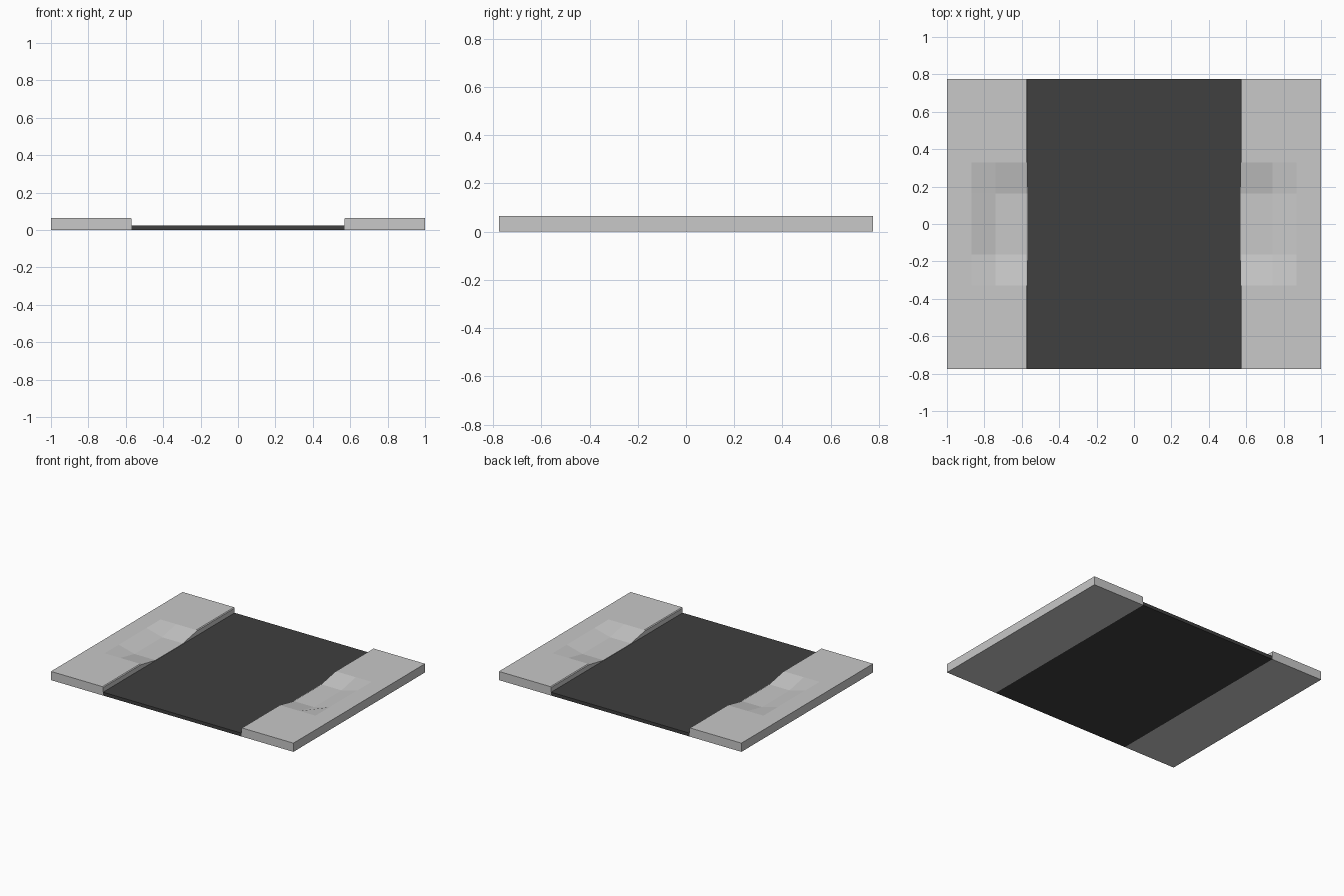
import bpy, bmesh

if "Cube" in bpy.data.objects:
    bpy.data.objects.remove(bpy.data.objects["Cube"])

HALF_X, HALF_Y = 1.0, 0.775
CURB_X = 0.57
ROAD_H, WALK_H, DIP_H = 0.025, 0.065, 0.031


def material(name, value):
    mat = bpy.data.materials.new(name)
    mat.diffuse_color = (value, value, value, 1)
    mat.use_nodes = True
    mat.node_tree.nodes["Principled BSDF"].inputs["Base Color"].default_value = mat.diffuse_color
    return mat


def finish(bm, name, mat):
    bmesh.ops.recalc_face_normals(bm, faces=bm.faces)
    mesh = bpy.data.meshes.new(name)
    bm.to_mesh(mesh)
    bm.free()
    mesh.materials.append(mat)
    obj = bpy.data.objects.new(name, mesh)
    bpy.context.collection.objects.link(obj)


def pavement(name, side, mat):
    """Raised slab with a dropped kerb in the middle of the road edge."""
    # x, height on the flat, height in the dip (first row is the kerb chamfer)
    rows = [(CURB_X, WALK_H - 0.005, DIP_H - 0.003), (CURB_X + 0.006, WALK_H, DIP_H),
            (0.74, WALK_H, DIP_H), (0.87, WALK_H, WALK_H), (HALF_X, WALK_H, WALK_H)]
    ys = [-HALF_Y, -0.33, -0.163, 0.163, 0.33, HALF_Y]
    bm = bmesh.new()
    top = [[bm.verts.new((side * x, y, dip if abs(y) < 0.2 else flat)) for y in ys]
           for x, flat, dip in rows]
    base = [[bm.verts.new((v.co.x, v.co.y, 0)) for v in row] for row in top]
    for grid in (top, base):
        for a, b in zip(grid, grid[1:]):
            for j in range(len(ys) - 1):
                bm.faces.new((a[j], b[j], b[j + 1], a[j + 1]))
    # outer walls
    edges = [(top[0], base[0]), (top[-1], base[-1]),
             ([r[0] for r in top], [r[0] for r in base]),
             ([r[-1] for r in top], [r[-1] for r in base])]
    for t, b in edges:
        for j in range(len(t) - 1):
            bm.faces.new((t[j], t[j + 1], b[j + 1], b[j]))
    finish(bm, name, mat)


concrete = material("light concrete", 0.58)
asphalt = material("dark asphalt", 0.05)

# road slab
bm = bmesh.new()
bmesh.ops.create_cube(bm, size=1)
for v in bm.verts:
    v.co = (v.co.x * 2 * CURB_X, v.co.y * 2 * HALF_Y, (v.co.z + 0.5) * ROAD_H)
finish(bm, "road", asphalt)

# pavements with dropped kerbs
pavement("pavement_left", -1, concrete)
pavement("pavement_right", 1, concrete)
